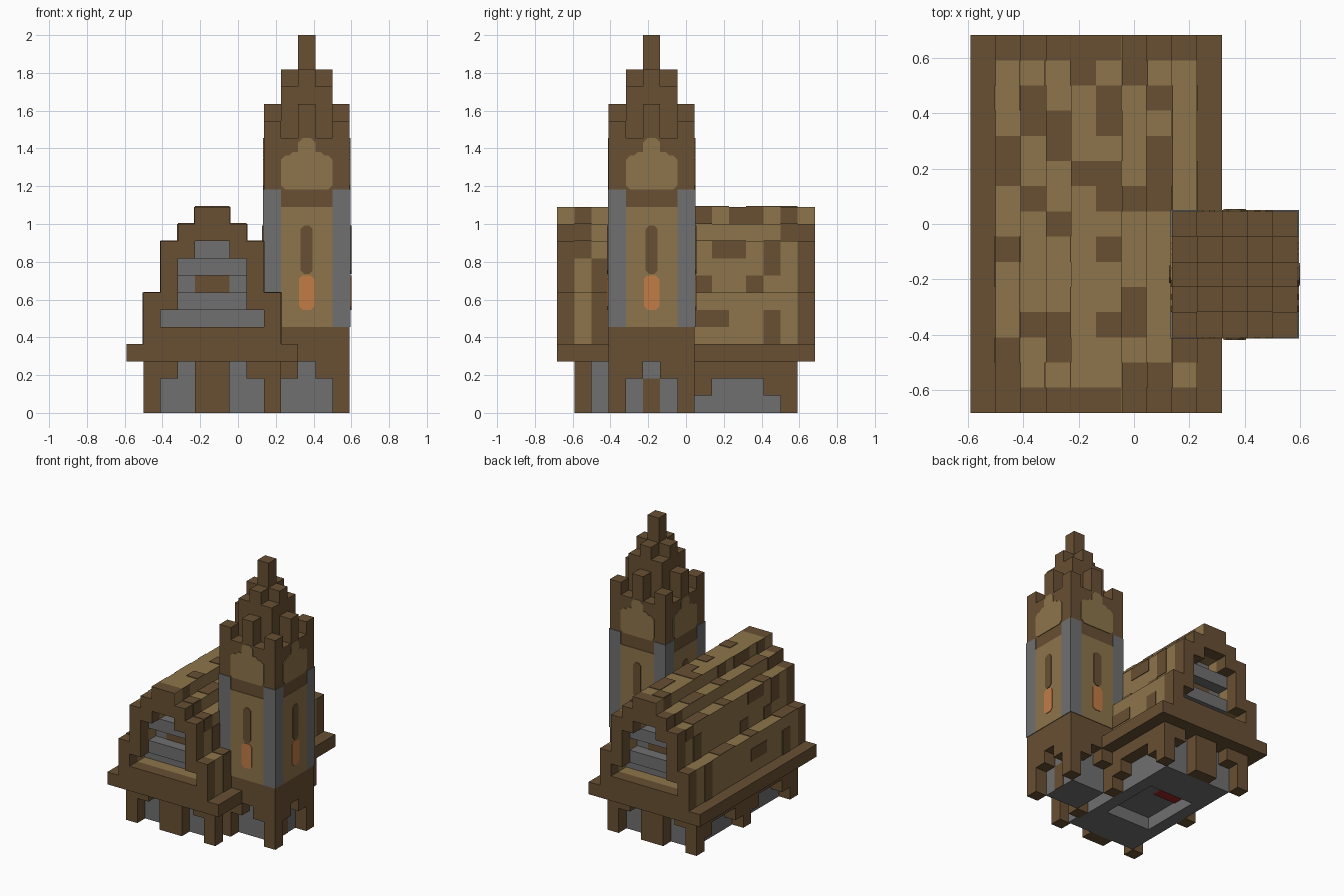
import bpy, bmesh
from math import pi
from mathutils import Matrix, Vector

old = bpy.data.objects.get("Cube")
if old:
    bpy.data.objects.remove(old, do_unlink=True)

U = 1 / 11                      # edge of one building block
ORIGIN = Vector((6.5, 7.5, 0))  # grid point placed at the world centre


def material(name, r, g, b):
    m = bpy.data.materials.new(name)
    m.use_nodes = True
    m.diffuse_color = (r, g, b, 1)
    m.node_tree.nodes["Principled BSDF"].inputs["Base Color"].default_value = (r, g, b, 1)
    return m


BROWN = material("dark_wood", .138, .08, .033)
TAN = material("tan_planks", .27, .178, .07)
GREY = material("grey_stone", .162, .162, .162)
ORANGE = material("lit_window", .54, .2, .061)
RED = material("red_carpet", .33, .018, .021)


class Part:
    """One object made of grid-aligned boxes of a single material."""

    def __init__(self, name, mat):
        self.name, self.mat, self.bm = name, mat, bmesh.new()

    def box(self, x, y, z, spin=None, rounding=0):
        lo, hi = map(Vector, zip(x, y, z))
        spin = spin or Matrix()
        mat = spin @ Matrix.Translation((lo + hi) / 2) @ Matrix.Diagonal((*(hi - lo), 1))
        verts = bmesh.ops.create_cube(self.bm, size=1, matrix=mat)["verts"]
        if rounding:
            axis = spin.to_3x3() @ Vector((0, 1, 0))
            edges = {e for v in verts for e in v.link_edges
                     if abs((e.verts[0].co - e.verts[1].co).normalized().dot(axis)) > .9}
            bmesh.ops.bevel(self.bm, geom=list(edges), offset=rounding, segments=1,
                            affect='EDGES')
        return self

    def finish(self):
        for v in self.bm.verts:
            v.co = (v.co - ORIGIN) * U
        mesh = bpy.data.meshes.new(self.name)
        self.bm.to_mesh(mesh)
        self.bm.free()
        mesh.materials.append(self.mat)
        bpy.context.collection.objects.link(bpy.data.objects.new(self.name, mesh))


def ends(a, b):
    """The same depth range at the front and at the back of the hall."""
    return (a, b), (15 - b, 15 - a)


def sides(a, b):
    """The same width range on both sides of the hall ridge."""
    return (a, b), (10 - b, 10 - a)


# Stone hall base, hollow below
base = Part("hall_base", GREY)
for x in sides(2, 3):
    base.box(x, (2, 13), (0, 3))
for y in ends(2, 5):
    base.box((3, 7), y, (0, 3))
base.box((3, 7), (5, 10), (1, 3)).finish()
Part("carpet", RED).box((3, 5), (8, 10), (.9, 1)).finish()

# Wooden posts and arches around the base
posts = Part("hall_posts", BROWN)
for y in ends(1, 2):
    for x in sides(1, 2):
        posts.box(x, y, (0, 3))
    for x in sides(2, 3):
        posts.box(x, y, (2, 3))
    posts.box((4, 6), y, (0, 3))
posts.box((1, 2), (2, 13), (2, 3)).box((1, 2), (7, 8), (0, 2))
for y in (2, 6, 8, 12):
    posts.box((1, 2), (y, y + 1), (1, 2))
posts.box((8, 9), (8, 13), (2, 3))
for y in (8, 12):
    posts.box((8, 9), (y, y + 1), (1, 2))
posts.box((8, 8.1), (2, 3), (2.9, 3)).finish()
Part("side_wall", GREY).box((7.9, 8.2), (2, 3), (0, 3)).finish()

# Eaves slab and stepped roof body
Part("eaves", BROWN).box((0, 10), (0, 15), (3, 4)).finish()
TIERS = [(1, 4, 7), (2, 7, 10), (3, 10, 11), (4, 11, 12)]
roof = Part("roof", TAN)
for x, low, high in TIERS:
    roof.box((x, 10 - x), (2, 13), (low, high))

# Stepped gable frames: outer wood, inner plank layer
frame = Part("gable_frames", BROWN)
for part, depth in ((frame, ends(0, 1)), (roof, ends(1, 2))):
    for y in depth:
        part.box((1, 9), y, (4, 5)).box((3, 7), y, (10, 11)).box((4, 6), y, (11, 12))
        for left, right, low, high in ((1, 2, 5, 6), (1, 3, 6, 7), (2, 3, 7, 9), (2, 4, 9, 10)):
            for x in sides(left, right):
                part.box(x, y, (low, high))
for y in ends(0, 1):
    for x in sides(3.96, 4):
        roof.box(x, y, (11, 12))
frame.finish()
roof.finish()

# Stone ledges in the gables, with a dark opening between them
ledges = Part("gable_ledges", GREY)
opening = Part("gable_openings", BROWN)
for y in ends(1, 2):
    ledges.box((3, 7), y, (6, 7)).box((3, 7), y, (8, 9))
for y in ends(1.95, 2):
    ledges.box((2, 8), y, (5, 6)).box((3, 7), y, (7, 8)).box((4, 6), y, (9, 10))
for y in ends(1.9, 1.95):
    opening.box((4, 6), y, (7, 8))
ledges.finish()
opening.finish()

# Dark patches on the roof: each row runs from front to back
TOP_ROWS = ["##...#..##...", "..#....#..##.", ".##...#..##..", "........#...#",
            "..#..#.##.##.", "#.##...#....#", "#......###.#.", ".#..........."]
SIDE_ROWS = [".#.........#.", ".#.....##..#.", ".#...........", ".#.....#..#..",
             ".#.........#.", "#.......##.#.", "#...........#", "#......#.##.#"]
T = .05


def runs(row):
    start = None
    for i, c in enumerate(row + "."):
        if c == "#" and start is None:
            start = i
        elif c != "#" and start is not None:
            yield start + 1, i + 1
            start = None


patches = Part("roof_patches", BROWN)
for x, row in enumerate(TOP_ROWS, 1):
    top = max(high for left, low, high in TIERS if left <= x < 10 - left)
    for y in runs(row):
        patches.box((x, x + 1), y, (top, top + T))
for z, row in enumerate(SIDE_ROWS, 4):
    left = next(t[0] for t in TIERS if t[1] <= z < t[2])
    for y in runs(row):
        patches.box((10 - left, 10 - left + T), y, (z, z + 1))
    for y in runs(row[::-1]):
        patches.box((left - T, left), y, (z, z + 1))
patches.finish()

# Tower: stone core, wooden shaft, stepped crown
Part("tower_core", GREY).box((9, 12), (4, 7), (0, 3)).finish()
Part("tower_door", BROWN).box((12, 12 + T), (5, 6), (0, 2)).finish()
Part("tower_shaft", BROWN).box((8, 13), (3, 8), (3, 16)).finish()
crown = Part("tower_crown", BROWN)
HEIGHT = {(2, 2): 17, (0, 2): 18, (1, 1): 19, (0, 1): 20, (0, 0): 22}
for i in range(-2, 3):
    for j in range(-2, 3):
        top = HEIGHT.get(tuple(sorted((abs(i), abs(j)))))
        if top:
            crown.box((10 + i, 11 + i), (5 + j, 6 + j), (16, top))
crown.finish()

# Details repeated on the four tower sides
legs = Part("tower_legs", BROWN)
pillars = Part("tower_pillars", GREY)
panels = Part("tower_panels", TAN)
slits = Part("tower_slits", BROWN)
windows = Part("tower_windows", ORANGE)
middle = Matrix.Translation((10.5, 5.5, 0))
for k in range(4):
    s = middle @ Matrix.Rotation(k * pi / 2, 4, 'Z') @ middle.inverted()
    legs.box((8, 9), (3, 4), (0, 3), s)
    for x in (9, 11):
        legs.box((x, x + 1), (3, 4), (2, 3), s)
    pillars.box((8 - T, 9), (3 - T, 4), (5, 13), s)
    skin = (3 - T, 3)
    panels.box((9, 12), skin, (5, 12), s)
    panels.box((9, 12), skin, (13, 15), s, .25)
    panels.box((10, 11), skin, (14, 16), s, .25)
    panels.box((9.5, 11.5), skin, (14, 15.2), s, .2)
    slits.box((10.15, 10.85), (3 - 2 * T, 3), (8.1, 10.9), s, .2)
    windows.box((10.05, 10.95), (3 - 2 * T, 3), (6, 8), s, .2)
for part in (legs, pillars, panels, slits, windows):
    part.finish()
